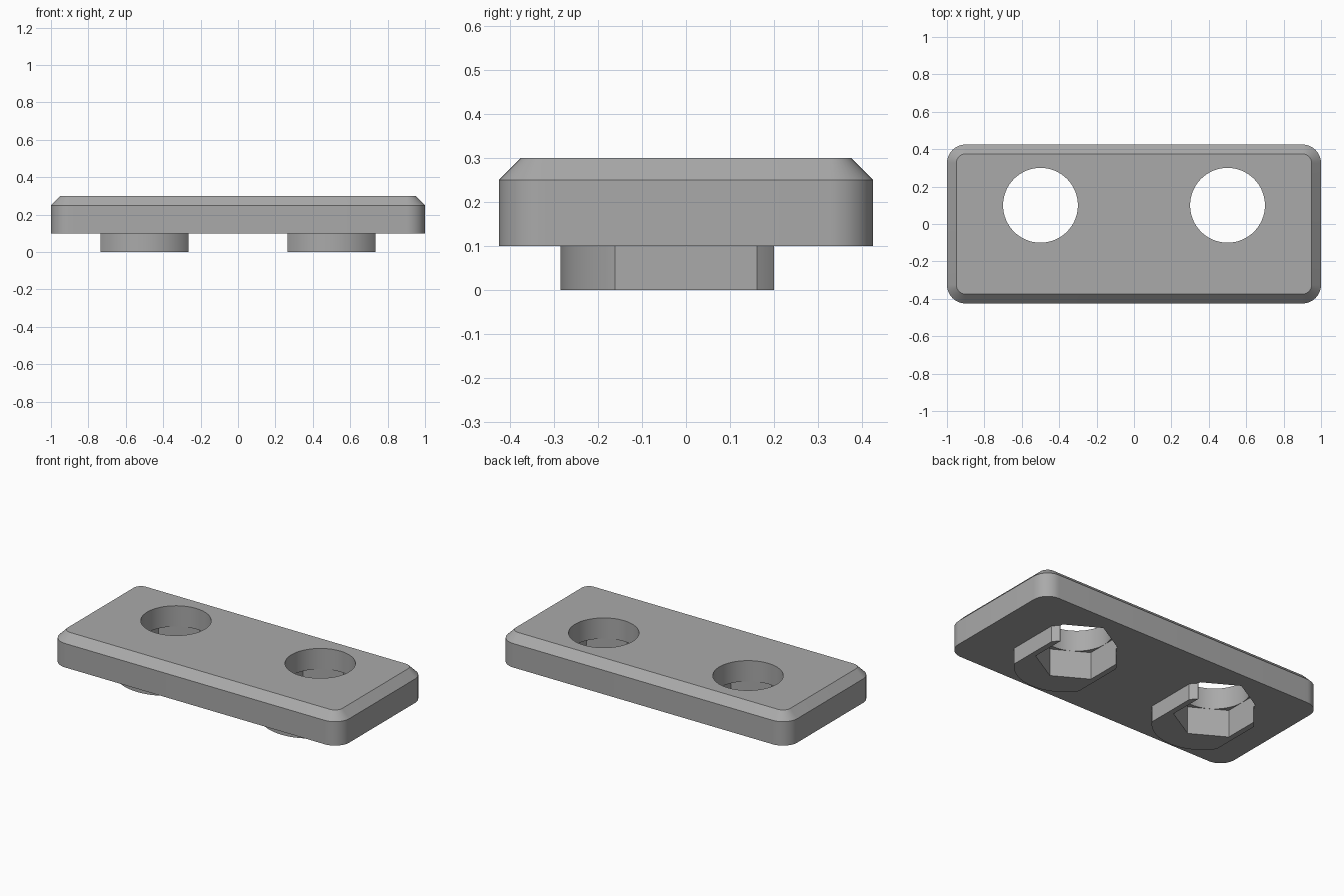
import bpy, bmesh
from math import pi, sin, cos, acos, asin, radians

cube = bpy.data.objects.get("Cube")
if cube:
    bpy.data.objects.remove(cube, do_unlink=True)

# One plain grey plastic
grey = bpy.data.materials.new("grey plastic")
grey.use_nodes = True
COLOUR = (0.4, 0.4, 0.4, 1)
grey.diffuse_color = COLOUR
grey.node_tree.nodes["Principled BSDF"].inputs["Base Color"].default_value = COLOUR


def arc(cx, cy, r, start, end, steps):
    return [(cx + r * cos(start + (end - start) * i / steps),
             cy + r * sin(start + (end - start) * i / steps)) for i in range(steps + 1)]


def rounded_rect(hx, hy, r):
    pts = []
    for i, (sx, sy) in enumerate([(1, 1), (-1, 1), (-1, -1), (1, -1)]):
        pts += arc(sx * (hx - r), sy * (hy - r), r, i * pi / 2, (i + 1) * pi / 2, 12)
    return pts


def loft(name, layers):
    """Solid through matching outlines, given as (z, points) from the bottom up."""
    bm = bmesh.new()
    rings = [[bm.verts.new((x, y, z)) for x, y in pts] for z, pts in layers]
    n = len(rings[0])
    for low, high in zip(rings, rings[1:]):
        for i in range(n):
            j = (i + 1) % n
            bm.faces.new((low[i], low[j], high[j], high[i]))
    bm.faces.new(rings[0][::-1])
    bm.faces.new(rings[-1])
    mesh = bpy.data.meshes.new(name)
    bm.to_mesh(mesh)
    bm.free()
    mesh.materials.append(grey)
    obj = bpy.data.objects.new(name, mesh)
    bpy.context.collection.objects.link(obj)
    return obj


def combine(target, tool, operation):
    mod = target.modifiers.new(operation.title(), "BOOLEAN")
    mod.operation, mod.solver, mod.object = operation, "EXACT", tool
    bpy.context.view_layer.objects.active = target
    bpy.ops.object.modifier_apply(modifier=mod.name)
    bpy.data.objects.remove(tool, do_unlink=True)


# Plate with rounded corners and a chamfered top
outer = rounded_rect(1, 0.425, 0.1)
plate = loft("mounting_plate", [(0.1, outer), (0.25, outer),
                                (0.3, rounded_rect(0.95, 0.375, 0.05))])

# Boss outline: a circle with flat sides and a flat back
R, SIDE, BACK = 0.285, 0.235, 0.2
a, b = acos(SIDE / R), asin(BACK / R)


def boss_outline(cx):
    return (arc(cx, 0, R, -pi + a, -a, 32) + arc(cx, 0, R, a, b, 4)
            + arc(cx, 0, R, pi - b, pi - a, 4))


for cx in (-0.5, 0.5):
    boss = boss_outline(cx)
    combine(plate, loft("boss", [(0, boss), (0.12, boss)]), "UNION")

for cx in (-0.5, 0.5):
    # Hexagonal nut pocket from below, open at the back of the boss
    pocket = arc(cx, 0.1, 0.2315, pi / 6, pi / 6 + 5 * pi / 3, 5)
    combine(plate, loft("nut_pocket", [(-0.1, pocket), (0.17, pocket)]), "DIFFERENCE")
    # Round bolt hole above it
    hole = arc(cx, 0.1, 0.2, 0, 2 * pi * 63 / 64, 63)
    combine(plate, loft("bolt_hole", [(0.15, hole), (0.4, hole)]), "DIFFERENCE")

# Smooth the curved walls, keep the edges crisp
bpy.ops.object.select_all(action="DESELECT")
plate.select_set(True)
bpy.context.view_layer.objects.active = plate
bpy.ops.object.shade_smooth_by_angle(angle=radians(25))
